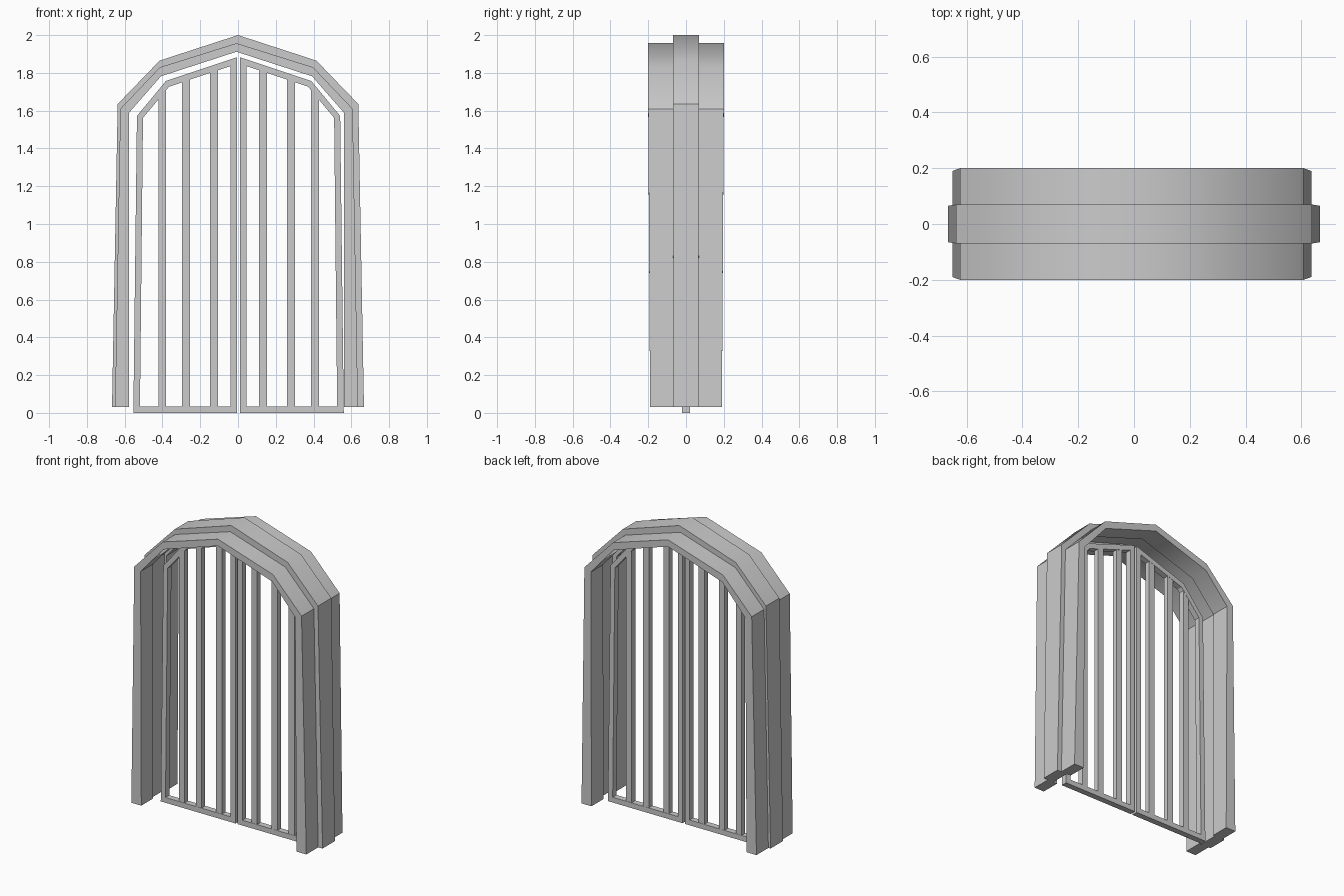
import bpy, bmesh, math

if "Cube" in bpy.data.objects:
    bpy.data.objects.remove(bpy.data.objects["Cube"])

def make_object(name, verts, faces, smooth=False):
    mesh = bpy.data.meshes.new(name)
    mesh.from_pydata(verts, [], faces)
    bm = bmesh.new()
    bm.from_mesh(mesh)
    bmesh.ops.recalc_face_normals(bm, faces=bm.faces)
    bm.to_mesh(mesh)
    bm.free()
    obj = bpy.data.objects.new(name, mesh)
    bpy.context.collection.objects.link(obj)
    if smooth:
        bpy.ops.object.select_all(action='DESELECT')
        obj.select_set(True)
        bpy.context.view_layer.objects.active = obj
        bpy.ops.object.shade_smooth_by_angle(angle=math.radians(40))
    return obj

def full_arch(half, cx):
    """Half outline (base to apex) -> whole outline, left to right."""
    left = [(cx - x, z) for x, z in half]
    return left + [(cx + x, z) for x, z in half[-2::-1]]

# Stone arch: stepped cross-section swept along the arch stations
mid_out = full_arch([(.667, .03), (.637, 1.635), (.415, 1.865), (0, 2.0)], 0)
mid_in = full_arch([(.592, .03), (.59, 1.6), (.405, 1.808), (0, 1.933)], 0)
edge_out = full_arch([(.643, .03), (.615, 1.61), (.405, 1.83), (0, 1.957)], -.008)
edge_in = full_arch([(.57, .03), (.568, 1.59), (.40, 1.782), (0, 1.912)], -.008)
verts, faces = [], []
for i, (mo, mi, eo, ei) in enumerate(zip(mid_out, mid_in, edge_out, edge_in)):
    base = i in (0, 6)
    y1, y2 = (.065, .19) if base else (.07, .20)
    section = [(-y2, eo), (-y1, eo), (-y1, mo), (y1, mo), (y1, eo), (y2, eo),
               (y2, ei), (y1, ei), (y1, mi), (-y1, mi), (-y1, ei), (-y2, ei)]
    verts += [(p[0], y, p[1]) for y, p in section]
n = 12
for i in range(6):
    for k in range(n):
        k2 = (k + 1) % n
        faces.append((i*n + k, i*n + k2, (i+1)*n + k2, (i+1)*n + k))
for o in (0, 6*n):  # feet
    faces += [tuple(o + k for k in q) for q in
              ((0, 1, 10, 11), (1, 2, 3, 4, 7, 8, 9, 10), (4, 5, 6, 7))]
make_object("stone_arch", verts, faces, smooth=True)

# Gate leaves: outline ring plus upright bars, mirrored left and right
CX, D = .003, .02
outer = [(.008, 0), (.557, 0), (.538, 1.572), (.385, 1.757), (.008, 1.883)]
inner = [(.043, .035), (.522, .035), (.506, 1.562), (.368, 1.727), (.043, 1.836)]
bars = [.130, .278, .404]

def top_at(x):
    """Height of the middle of the top rail at x."""
    a, b = (outer[4], outer[3]) if x < .385 else (outer[3], outer[2])
    return a[1] + (b[1] - a[1]) * (x - a[0]) / (b[0] - a[0]) - .018

for side, label in ((-1, "left"), (1, "right")):
    verts = [(CX + side*x, y, z) for y in (-D, D) for ring in (outer, inner) for x, z in ring]
    faces = []
    for k in range(5):
        j = (k + 1) % 5
        faces += [(k, j, 5+j, 5+k), (10+k, 10+j, 15+j, 15+k),
                  (k, j, 10+j, 10+k), (5+k, 5+j, 15+j, 15+k)]
    make_object(f"{label}_gate_frame", verts, faces)
    for b, x in enumerate(bars):
        x0, x1, d = x - .021, x + .021, .0185
        prof = [(x0, .015), (x1, .015), (x1, top_at(x1)), (x0, top_at(x0))]
        verts = [(CX + side*px, y, pz) for y in (-d, d) for px, pz in prof]
        faces = [(0, 1, 2, 3), (4, 5, 6, 7)]
        faces += [(k, (k+1) % 4, 4 + (k+1) % 4, 4 + k) for k in range(4)]
        make_object(f"{label}_gate_bar_{b + 1}", verts, faces)
